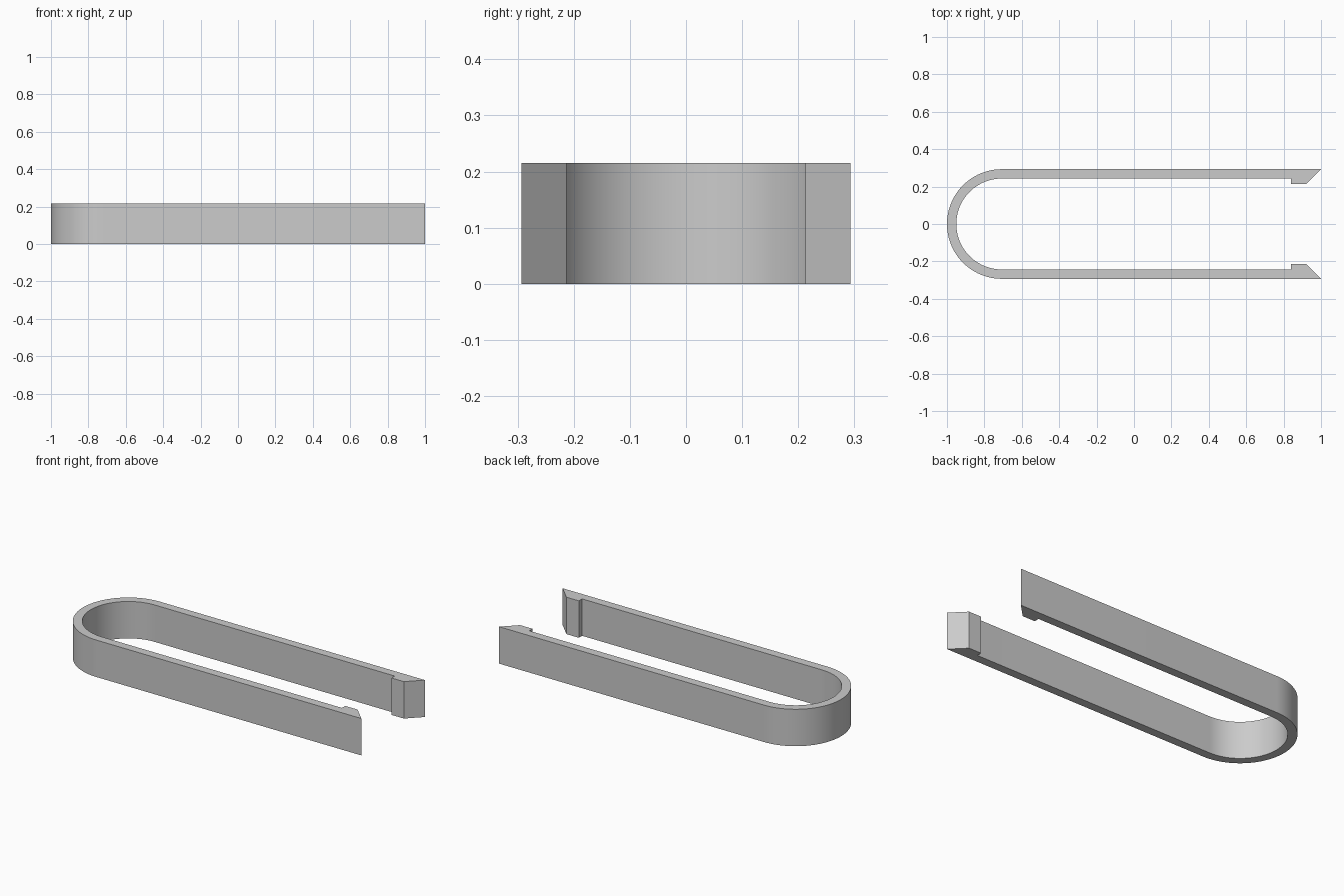
import bpy
import bmesh
from math import cos, sin, pi, radians

cube = bpy.data.objects.get("Cube")
if cube:
    bpy.data.objects.remove(cube, do_unlink=True)

HEIGHT = 0.215
OUTER, INNER, HOOK = 0.293, 0.243, 0.213   # distances from the centre line
BEND_X = -1 + OUTER
STEPS = 48

grey = bpy.data.materials.new("plain grey")
grey.use_nodes = True
colour = (0.6, 0.6, 0.6, 1)
grey.diffuse_color = colour
grey.node_tree.nodes["Principled BSDF"].inputs["Base Color"].default_value = colour


def bend(radius):
    """Half circle from the back arm round to the front arm."""
    angles = [pi / 2 + pi * i / STEPS for i in range(STEPS + 1)]
    return [(BEND_X + radius * cos(a), radius * sin(a)) for a in angles]


# Hooked tip of the back arm, mirrored for the front arm
tip = [(0.84, INNER), (0.84, HOOK), (0.92, HOOK), (1.0, OUTER)]
front_tip = [(x, -y) for x, y in reversed(tip)]
outline = tip + bend(OUTER) + front_tip + bend(INNER)[::-1]

# Extrude the outline into the clip
bm = bmesh.new()
base = bm.faces.new([bm.verts.new((x, y, 0)) for x, y in outline])
result = bmesh.ops.extrude_face_region(bm, geom=[base], use_keep_orig=True)
top = [v for v in result["geom"] if isinstance(v, bmesh.types.BMVert)]
bmesh.ops.translate(bm, vec=(0, 0, HEIGHT), verts=top)
bmesh.ops.recalc_face_normals(bm, faces=bm.faces)

mesh = bpy.data.meshes.new("spring_clip")
bm.to_mesh(mesh)
bm.free()
mesh.materials.append(grey)
clip = bpy.data.objects.new("spring_clip", mesh)
bpy.context.collection.objects.link(clip)

# Smooth bend with crisp edges
bpy.ops.object.select_all(action="DESELECT")
clip.select_set(True)
bpy.context.view_layer.objects.active = clip
bpy.ops.object.shade_smooth_by_angle(angle=radians(30))
